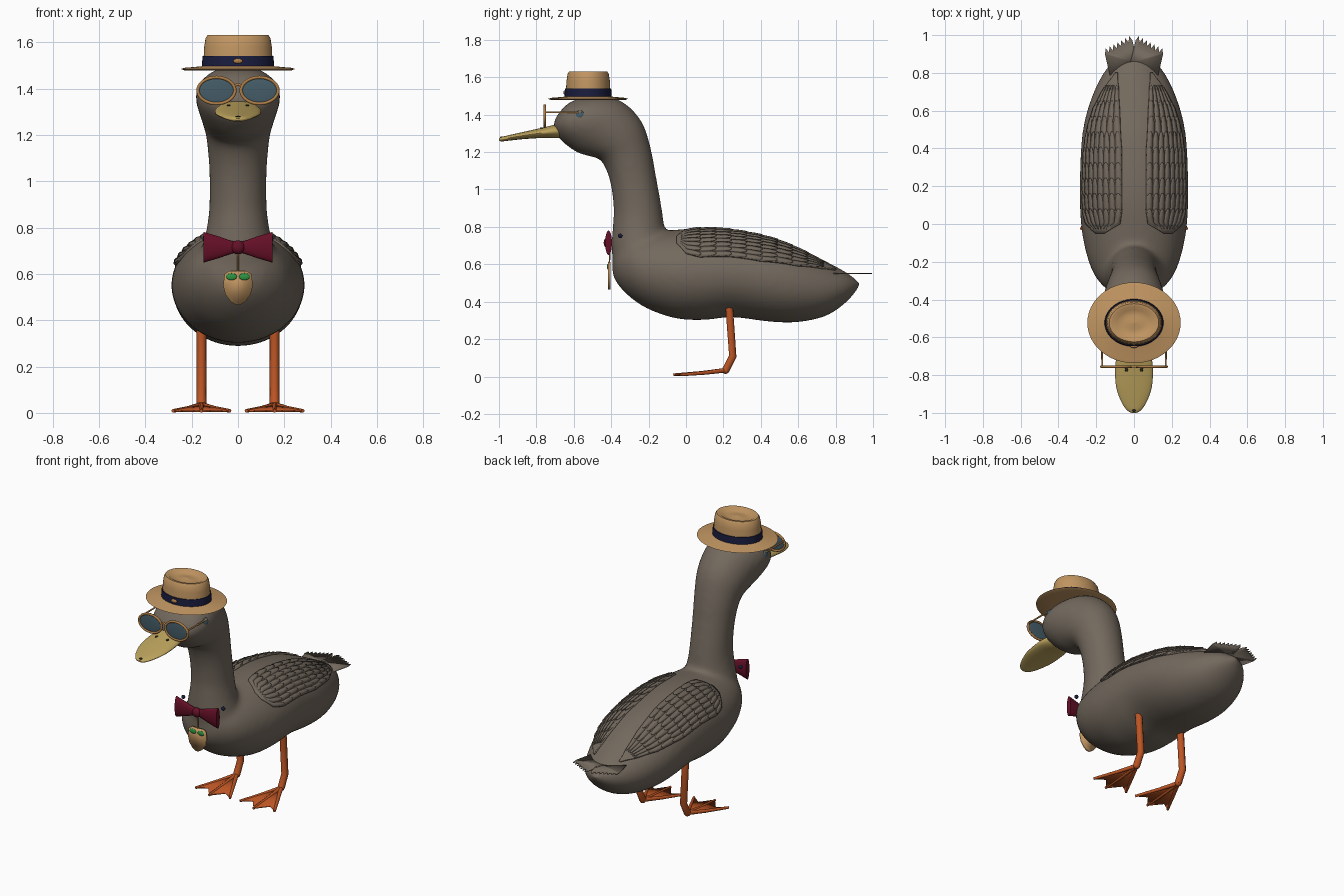
import bpy, bmesh, math
from mathutils import Vector, Matrix

if "Cube" in bpy.data.objects:
    bpy.data.objects.remove(bpy.data.objects["Cube"], do_unlink=True)


def material(name, *rgb):
    m = bpy.data.materials.new(name)
    m.use_nodes = True
    m.diffuse_color = (*rgb, 1)
    m.node_tree.nodes["Principled BSDF"].inputs["Base Color"].default_value = (*rgb, 1)
    return m


PLUMAGE = material("grey brown plumage", .17, .14, .11)
STRAW = material("straw", .53, .30, .12)
NAVY = material("navy", .01, .012, .048)
BILL = material("bill yellow", .51, .37, .11)
ORANGE = material("leg orange", .50, .09, .018)
WINE = material("wine red", .13, .005, .02)
GLASS = material("tinted glass", .06, .11, .14)
GOLD = material("frame gold", .43, .21, .065)
GREEN = material("green", .026, .30, .053)
DARK = material("dark", .02, .018, .015)


def build(name, verts, faces, mat, mirror=False, solid=0, angle=40):
    me = bpy.data.meshes.new(name)
    me.from_pydata([tuple(v) for v in verts], [], faces)
    bm = bmesh.new()
    bm.from_mesh(me)
    bmesh.ops.recalc_face_normals(bm, faces=bm.faces)
    bm.to_mesh(me)
    bm.free()
    ob = bpy.data.objects.new(name, me)
    bpy.context.collection.objects.link(ob)
    return finish(ob, mat, mirror, solid, angle)


def finish(ob, mat, mirror=False, solid=0, angle=40):
    ob.data.materials.clear()
    ob.data.materials.append(mat)
    bpy.ops.object.select_all(action="DESELECT")
    ob.select_set(True)
    bpy.context.view_layer.objects.active = ob
    bpy.ops.object.shade_smooth_by_angle(angle=math.radians(angle))
    if solid:
        s = ob.modifiers.new("Thickness", "SOLIDIFY")
        s.thickness, s.offset = solid, 0
    if mirror:
        ob.modifiers.new("Mirror", "MIRROR")
    return ob


def spline(rows, n=5):
    """Catmull-Rom resampling of rows of numbers."""
    out = []
    for i in range(len(rows) - 1):
        p = [rows[max(0, min(len(rows) - 1, i + k))] for k in (-1, 0, 1, 2)]
        for j in range(n):
            t = j / n
            out.append([b + .5 * t * (c - a + t * (2*a - 5*b + 4*c - d + t * (3*(b - c) + d - a)))
                        for a, b, c, d in zip(*p)])
    return out + [list(rows[-1])]


def loft(rings, n=32):
    """Elliptical rings (centre, u, v) joined into a closed skin."""
    verts, faces = [], []
    for c, u, v in rings:
        for k in range(n):
            a = 2 * math.pi * k / n
            verts.append(Vector(c) + Vector(u) * math.cos(a) + Vector(v) * math.sin(a))
    for r in range(len(rings) - 1):
        for k in range(n):
            q = (k + 1) % n
            faces.append((r*n + k, r*n + q, r*n + n + q, r*n + n + k))
    last = (len(rings) - 1) * n
    faces += [tuple(range(n)), tuple(range(last, last + n))]
    return verts, faces


def ball(name, loc, size, mat, mirror=False):
    bm = bmesh.new()
    bmesh.ops.create_uvsphere(bm, u_segments=24, v_segments=14, radius=1,
                              matrix=Matrix.Translation(loc) @ Matrix.Diagonal((*size, 1)))
    me = bpy.data.meshes.new(name)
    bm.to_mesh(me)
    bm.free()
    ob = bpy.data.objects.new(name, me)
    bpy.context.collection.objects.link(ob)
    return finish(ob, mat, mirror)


def tube(name, pts, r, mat, mirror=False, closed=False, tip=1):
    cu = bpy.data.curves.new(name, "CURVE")
    cu.dimensions, cu.bevel_depth, cu.bevel_resolution, cu.use_fill_caps = "3D", r, 3, True
    sp = cu.splines.new("POLY")
    sp.points.add(len(pts) - 1)
    for i, p in enumerate(pts):
        sp.points[i].co = (*p, 1)
        sp.points[i].radius = 1 + (tip - 1) * i / (len(pts) - 1)
    sp.use_cyclic_u = closed
    tmp = bpy.data.objects.new(name, cu)
    bpy.context.collection.objects.link(tmp)
    bpy.ops.object.select_all(action="DESELECT")
    tmp.select_set(True)
    bpy.context.view_layer.objects.active = tmp
    bpy.ops.object.convert(target="MESH")
    return finish(bpy.context.object, mat, mirror)


# Torso sections: y, top, bottom, half width
TORSO = spline([(-.395, .62, .56, .03), (-.37, .70, .50, .11), (-.3, .75, .425, .19), (-.2, .77, .36, .24),
                (-.05, .785, .31, .275), (.1, .795, .303, .287), (.25, .785, .317, .287), (.45, .745, .293, .277),
                (.6, .69, .291, .248), (.75, .615, .325, .19), (.86, .555, .40, .115), (.93, .50, .485, .02)])
torso_v, torso_f = loft([((0, y, (t + b) / 2), (w, 0, 0), (0, 0, (t - b) / 2)) for y, t, b, w in TORSO], 40)

# Neck and head sections: front y, front z, back y, back z, half width
NECK = spline([(-.36, .5, -.05, .58, .18), (-.397, .66, -.1, .71, .16), (-.392, .8, -.117, .81, .134),
               (-.387, .9, -.131, .91, .124), (-.408, 1.05, -.158, 1.06, .125), (-.455, 1.155, -.188, 1.22, .137),
               (-.52, 1.178, -.235, 1.36, .157), (-.58, 1.197, -.33, 1.463, .174), (-.63, 1.23, -.44, 1.498, .183),
               (-.668, 1.262, -.55, 1.492, .172), (-.695, 1.3, -.635, 1.457, .135), (-.71, 1.335, -.698, 1.385, .05)])
neck_v, neck_f = loft([((0, (a + c) / 2, (b + d) / 2), (w, 0, 0), (0, (c - a) / 2, (d - b) / 2))
                       for a, b, c, d, w in NECK], 40)

# Fuse torso, neck and head into one smooth skin
base = len(torso_v)
body = build("body", torso_v + neck_v, torso_f + [tuple(i + base for i in f) for f in neck_f], PLUMAGE)
rm = body.modifiers.new("Fuse", "REMESH")
rm.mode, rm.voxel_size, rm.use_smooth_shade = "VOXEL", .016, True
sm = body.modifiers.new("Blend", "SMOOTH")
sm.factor, sm.iterations = .5, 10


def sample(rows, y):
    for p, q in zip(rows, rows[1:]):
        if y <= q[0]:
            t = max(0, (y - p[0]) / (q[0] - p[0]))
            return [a + t * (b - a) for a, b in zip(p, q)]
    return rows[-1]


# Wings lie on the torso: y, inner angle, outer angle
WING = [(-.05, .6, .8), (0, .26, 1.1), (.07, .22, 1.2), (.4, .23, 1.18), (.6, .3, 1.05), (.72, .4, .85), (.8, .55, .62)]


def on_wing(y, f, off):
    _, t, b, w = sample(TORSO, y)
    _, inner, outer = sample(WING, y)
    a = inner + f * (outer - inner)
    return ((w + off) * math.sin(a), y, (t + b) / 2 + ((t - b) / 2 + off) * math.cos(a))


def grid_faces(rows, cols, start=0):
    return [(start + r*cols + c, start + r*cols + c + 1, start + (r + 1)*cols + c + 1, start + (r + 1)*cols + c)
            for r in range(rows - 1) for c in range(cols - 1)]


shell = [on_wing(-.05 + .85 * r / 34, c / 12, .001) for r in range(35) for c in range(13)]
build("wing_shells", shell, grid_faces(35, 13), PLUMAGE, True, .014)

# Overlapping rows of feathers
fv, ff = [], []
for row in range(9):
    count = 8 if row < 6 else 6
    for i in range(count):
        y0, mid, length = -.03 + row * .078, (i + .5) / count, .11 + .004 * row
        ff += grid_faces(5, 3, len(fv))
        for s, wide in ((0, 1), (.35, 1), (.7, .95), (.9, .65), (1, .15)):
            for side in (-1, 0, 1):
                f = min(1, max(0, mid + side * wide * .5 / count))
                fv.append(on_wing(y0 + s * length, f, .006 + .008 * s - .002 * abs(side)))
build("wing_feathers", fv, ff, PLUMAGE, True, .004)

# Tail fans with a toothed end
teeth = 7
across, along = Vector((.145, -.075, 0)), Vector((.035, .15, 0))
root = Vector((-.02, .85, .55))
fan = [root + across, root]
for i in range(teeth):
    fan += [root + along * .82 + across * (i / teeth), root + along + across * ((i + .5) / teeth)]
fan.append(root + along * .82 + across)
build("tail_fans", fan, [tuple(range(len(fan)))], PLUMAGE, True, .006)

# Bill: y, centre z, half height, half width
bill = spline([(-.65, 1.312, .036, .07), (-.7, 1.31, .036, .09), (-.76, 1.304, .028, .1), (-.86, 1.29, .02, .095),
               (-.94, 1.277, .015, .068), (-.985, 1.269, .012, .038), (-1, 1.267, .005, .012)], 4)
build("bill", *loft([((0, y, z), (w, 0, 0), (0, 0, h)) for y, z, h, w in bill]), BILL)
ball("nostrils", (.04, -.77, 1.327), (.008, .012, .005), DARK, True)
ball("bill_nail", (0, -.985, 1.279), (.012, .01, .004), DARK)
ball("eyes", (.157, -.565, 1.395), (.022, .028, .028), GLASS, True)

# Straw hat: half width, half depth, z
HAT_Y = -.523


def hat_part(name, rows, mat):
    return build(name, *loft([((0, HAT_Y, z), (a, 0, 0), (0, b, 0)) for a, b, z in rows], 48), mat)


hat_part("hat", [(.05, .04, 1.48), (.15, .12, 1.48), (.23, .198, 1.478), (.247, .214, 1.485), (.23, .198, 1.49),
                 (.16, .13, 1.496), (.15, .12, 1.5), (.146, .116, 1.58), (.14, .11, 1.618), (.131, .101, 1.632),
                 (.116, .088, 1.632), (.09, .068, 1.617), (.05, .036, 1.614), (.01, .008, 1.622)], STRAW)
hat_part("hat_ribbon", [(.14, .11, 1.497), (.156, .126, 1.497), (.153, .123, 1.541), (.14, .11, 1.541)], NAVY)
ball("ribbon_buckle", (0, HAT_Y - .125, 1.519), (.02, .008, .011), GOLD)

# Sunglasses
GY = -.755
rim = [(.093 + .08 * math.cos(i * math.pi / 18), GY, 1.392 + .057 * math.sin(i * math.pi / 18)) for i in range(36)]
tube("sunglass_rims", rim, .007, GOLD, True, True)
ball("sunglass_lenses", (.093, GY, 1.392), (.077, .005, .054), GLASS, True)
tube("sunglass_bridge", [(-.02, GY, 1.412), (0, GY, 1.418), (.02, GY, 1.412)], .006, GOLD)
tube("sunglass_arms", [(.168, GY, 1.413), (.17, -.56, 1.413)], .005, GOLD, True)

# Bow tie
bow = [((x, -.414, .715), (0, 0, h), (0, d, 0)) for x, h, d in
       ((0, .02, .01), (.03, .028, .013), (.08, .046, .017), (.148, .066, .018), (.15, .06, .012))]
build("bow_wings", *loft(bow, 20), WINE, True)
ball("bow_knot", (0, -.418, .715), (.029, .022, .03), WINE)
ball("collar_studs", (.142, -.352, .752), (.012, .012, .012), NAVY, True)

# Pendant
half = [(.04, .612), (.058, .6), (.064, .55), (.054, .51), (.03, .479), (.008, .466)]
shield = [(x, -.41, z) for x, z in half] + [(-x, -.41, z) for x, z in reversed(half)]
build("pendant", shield, [tuple(range(len(shield)))], STRAW, solid=.014)
ball("pendant_spots", (.028, -.417, .588), (.023, .006, .015), GREEN, True)
tube("pendant_cord", [(0, -.405, .7), (0, -.41, .6)], .004, GOLD)

# Legs and webbed feet
LX = .158
heel = Vector((LX, .212, .034))
tube("legs", [(LX, .231, .372), (LX, .25, .108), heel], .021, ORANGE, True)
ball("ankles", heel, (.02, .02, .02), ORANGE, True)
tips = [Vector((LX + dx, y, .009)) for dx, y in ((-.122, -.03), (0, -.068), (.122, -.03))]
for name, end in zip(("inner_toes", "middle_toes", "outer_toes"), tips):
    tube(name, [heel, heel.lerp(end, .45) + Vector((0, 0, -.003)), end], .013, ORANGE, True, tip=.6)
dips = [(a + b) / 2 + Vector((0, .06, -.001)) for a, b in zip(tips, tips[1:])]
build("foot_webs", [heel, *tips, *dips], [(0, 1, 4), (0, 4, 2), (0, 2, 5), (0, 5, 3)], ORANGE, True, .008)
